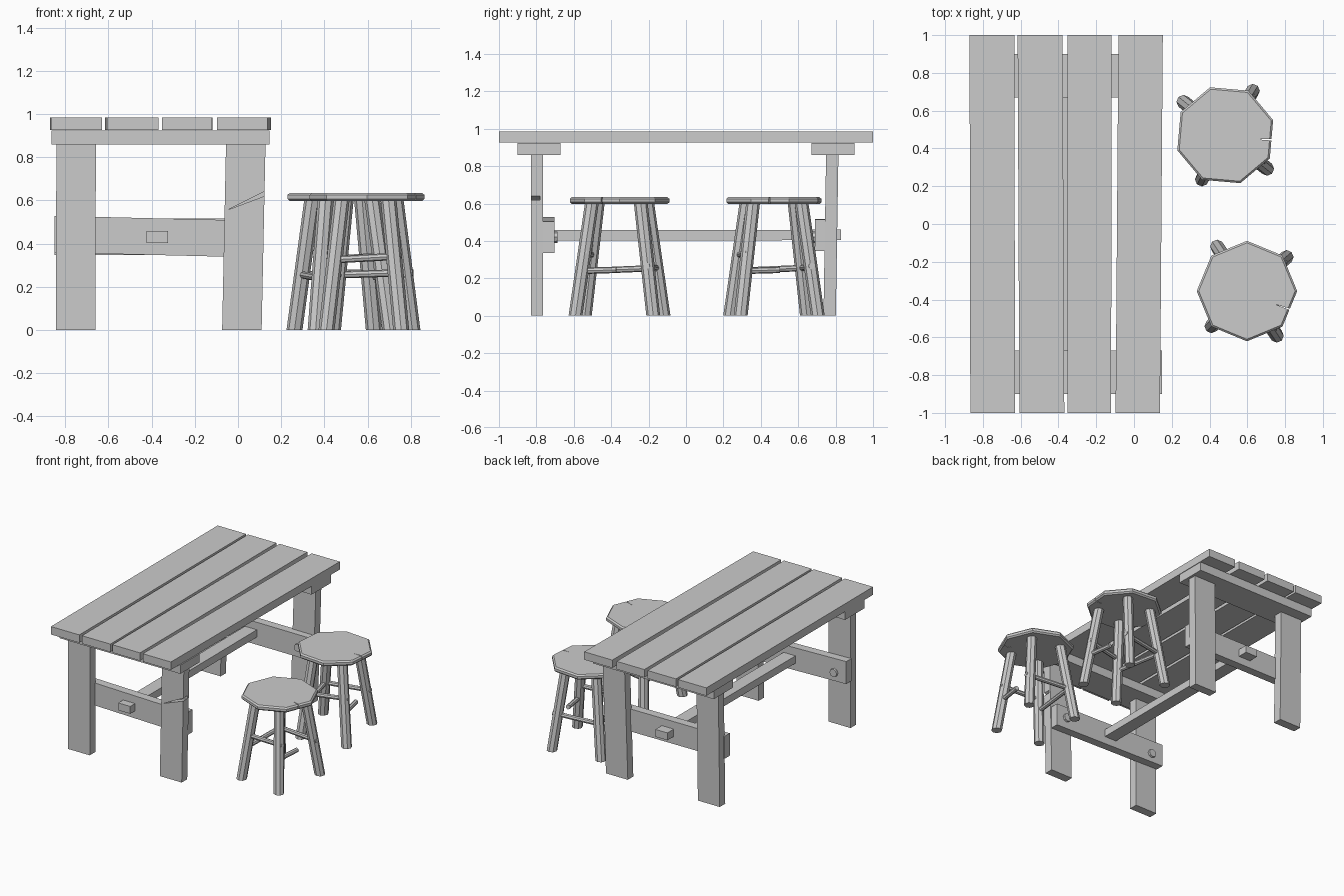
import bpy, bmesh
from math import radians, cos, sin, pi
from mathutils import Vector, Matrix

if "Cube" in bpy.data.objects:
    bpy.data.objects.remove(bpy.data.objects["Cube"])


def finish(name, bm):
    bmesh.ops.recalc_face_normals(bm, faces=bm.faces)
    me = bpy.data.meshes.new(name)
    bm.to_mesh(me)
    bm.free()
    ob = bpy.data.objects.new(name, me)
    bpy.context.collection.objects.link(ob)
    return ob


def bar(name, axis, a, b, w, h):
    """Sheared box from end centre a to end centre b; w, h are the other two sizes."""
    a, b = Vector(a), Vector(b)
    others = [i for i in range(3) if i != axis]
    bm = bmesh.new()
    bmesh.ops.create_cube(bm, size=1)
    for v in bm.verts:
        co = (b if v.co[axis] > 0 else a).copy()
        co[others[0]] += v.co[others[0]] * w
        co[others[1]] += v.co[others[1]] * h
        v.co = co
    return finish(name, bm)


def rod(name, a, b, r1, r2, sides, flat_ends=False):
    """Round stick from a to b; flat_ends keeps the end faces level."""
    a, b = Vector(a), Vector(b)
    d = b - a
    bm = bmesh.new()
    bmesh.ops.create_cone(bm, cap_ends=True, segments=sides, radius1=r1, radius2=r2, depth=d.length)
    if flat_ends:
        for v in bm.verts:
            end = b if v.co.z > 0 else a
            v.co = end + Vector((v.co.x, v.co.y, 0))
    else:
        bm.transform(Matrix.Translation((a + b) / 2) @ d.to_track_quat('Z', 'Y').to_matrix().to_4x4())
    return finish(name, bm)


def crack(target, tip, m1, m2, direction):
    """Cut a thin wedge, extruded along direction, out of the target."""
    bm = bmesh.new()
    f = bm.faces.new([bm.verts.new(p) for p in (tip, m1, m2)])
    ext = bmesh.ops.extrude_face_region(bm, geom=[f])
    bmesh.ops.translate(bm, vec=direction, verts=[g for g in ext['geom'] if isinstance(g, bmesh.types.BMVert)])
    cutter = finish(target.name + "_crack_cutter", bm)
    cutter.hide_render = True
    cutter.hide_viewport = True
    cutter.display_type = 'WIRE'
    mod = target.modifiers.new("crack", 'BOOLEAN')
    mod.operation = 'DIFFERENCE'
    mod.solver = 'EXACT'
    mod.object = cutter


# table top planks: x centre at front, x centre at back, width
planks = [(-0.748, -0.752, 0.237), (-0.488, -0.497, 0.238), (-0.237, -0.235, 0.232), (0.02, 0.035, 0.235)]
for i, (x0, x1, w) in enumerate(planks):
    bar(f"top_plank_{i + 1}", 1, (x0, -1, 0.955), (x1, 1, 0.955), w, 0.06)

# end frames: batten, two legs, stretcher and bolts
for s, end in ((-1, "front"), (1, "back")):
    bar(f"{end}_batten", 0, (-0.863, s * 0.785, 0.892), (0.147, s * 0.785, 0.892), 0.23, 0.065)
    y0, y1 = (-0.797, -0.797) if s < 0 else (0.768, 0.782)
    bar(f"{end}_left_leg", 2, (-0.752, y0, 0), (-0.75, y1, 0.86), 0.183, 0.066)
    leg = bar(f"{end}_right_leg", 2, (0.018, y0, 0), (0.036, y1, 0.86), 0.183, 0.066)
    if s < 0:
        crack(leg, (-0.05, -0.9, 0.555), (0.15, -0.9, 0.655), (0.15, -0.9, 0.63), (0, 0.12, 0))
    ys = -0.735 if s < 0 else 0.722
    tilt = 0.01 if s < 0 else 0.0
    bar(f"{end}_stretcher", 0, (-0.85, ys, 0.433 + tilt), (0.112, ys, 0.43 - tilt), 0.064, 0.17)
    for x, side in ((-0.75, "left"), (0.025, "right")):
        rod(f"{end}_{side}_bolt", (x, ys, 0.42), (x, ys - s * 0.047, 0.42), 0.035, 0.03, 8)

# long beam joining the end frames
bar("long_beam", 1, (-0.375, -0.825, 0.43), (-0.375, 0.83, 0.432), 0.1, 0.056)


def stool(name, cx, cy, turn):
    rot = Matrix.Translation((cx, cy, 0)) @ Matrix.Rotation(radians(turn), 4, 'Z')

    # octagonal seat with eased edges
    bm = bmesh.new()
    bmesh.ops.create_cone(bm, cap_ends=True, segments=8, radius1=0.266, radius2=0.266, depth=0.038,
                          matrix=Matrix.Translation((0, 0, 0.616)))
    for v in bm.verts:
        v.co.z = 0.635 if v.co.z > 0.616 else 0.597
    edges = [e for e in bm.edges if abs(e.verts[0].co.z - e.verts[1].co.z) < 0.001]
    bmesh.ops.bevel(bm, geom=edges, offset=0.01, segments=1, affect='EDGES')
    bm.transform(rot)
    seat = finish(f"{name}_seat", bm)
    crack(seat, rot @ Vector((0.15, -0.07, 0.58)), rot @ Vector((0.3, -0.115, 0.58)),
          rot @ Vector((0.3, -0.13, 0.58)), (0, 0, 0.08))

    # splayed legs: front, right, back, left
    feet = [(0.158, -0.236), (0.21, 0.18), (-0.158, 0.235), (-0.188, -0.186)]

    def at(i, z):
        k = 1 - 0.37 * z / 0.6
        return rot @ Vector((feet[i][0] * k, feet[i][1] * k, z))

    for i, part in enumerate(("front", "right", "back", "left")):
        rod(f"{name}_{part}_leg", at(i, 0), at(i, 0.605), 0.037, 0.037, 8, True)

    # rungs, one snapped off halfway: legs, heights, start and end fraction
    rungs = [(3, 0, 0.325, 0.34, 0, 1.12), (2, 1, 0.255, 0.265, 0, 1.12),
             (0, 1, 0.24, 0.25, 0, 0.52), (3, 2, 0.24, 0.255, 0, 1)]
    for n, (i, j, z0, z1, t0, t1) in enumerate(rungs):
        a, b = at(i, z0), at(j, z1)
        rod(f"{name}_rung_{n + 1}", a.lerp(b, t0), a.lerp(b, t1), 0.017, 0.017, 8)


stool("front_stool", 0.598, -0.355, 0)
stool("back_stool", 0.483, 0.47, 17.5)
